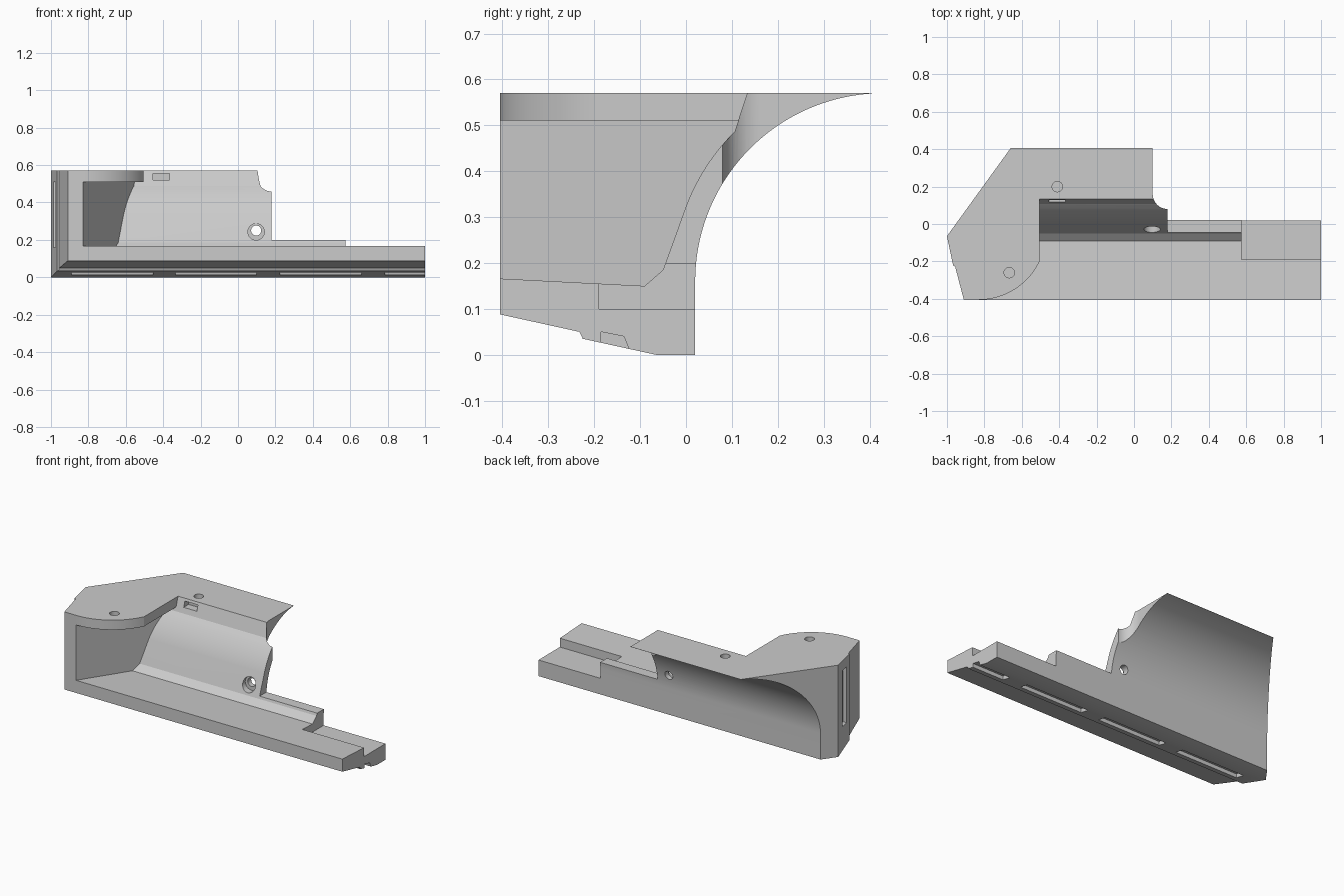
import bpy, bmesh, math
from mathutils import Vector

if "Cube" in bpy.data.objects:
    bpy.data.objects.remove(bpy.data.objects["Cube"], do_unlink=True)

grey = bpy.data.materials.new("plain grey")
grey.use_nodes = True
colour = (0.6, 0.6, 0.6, 1)
grey.diffuse_color = colour
grey.node_tree.nodes["Principled BSDF"].inputs["Base Color"].default_value = colour


def prism(name, points, axis, lo, hi):
    """Extrude a 2D outline along an axis from lo to hi."""
    place = {"x": lambda a, b, t: (t, a, b),
             "y": lambda a, b, t: (a, t, b),
             "z": lambda a, b, t: (a, b, t)}[axis]
    bm = bmesh.new()
    base = bm.faces.new([bm.verts.new(place(a, b, lo)) for a, b in points])
    ext = bmesh.ops.extrude_face_region(bm, geom=[base])
    moved = [v for v in ext["geom"] if isinstance(v, bmesh.types.BMVert)]
    bmesh.ops.translate(bm, verts=moved, vec=Vector(place(0, 0, hi - lo)))
    bmesh.ops.recalc_face_normals(bm, faces=bm.faces)
    mesh = bpy.data.meshes.new(name)
    bm.to_mesh(mesh)
    bm.free()
    mesh.materials.append(grey)
    obj = bpy.data.objects.new(name, mesh)
    bpy.context.collection.objects.link(obj)
    return obj


def arc(cx, cy, r, start, end, n):
    """Points on a circle between two angles in degrees."""
    angles = [math.radians(start + (end - start) * i / n) for i in range(n + 1)]
    return [(cx + r * math.cos(a), cy + r * math.sin(a)) for a in angles]


def box(x0, x1, y0, y1, z0, z1):
    return prism("cutter", [(x0, y0), (x1, y0), (x1, y1), (x0, y1)], "z", z0, z1)


def combine(target, tool, operation="DIFFERENCE"):
    """Apply a boolean and discard the helper."""
    tool.hide_render = True
    mod = target.modifiers.new("cut", "BOOLEAN")
    mod.operation, mod.solver, mod.object = operation, "EXACT", tool
    bpy.ops.object.select_all(action="DESELECT")
    bpy.context.view_layer.objects.active = target
    target.select_set(True)
    bpy.ops.object.modifier_apply(modifier=mod.name)
    bpy.data.objects.remove(tool, do_unlink=True)
    return target


# Body: side section with a concave back, trimmed to the plan outline
section = [(0.02, 0), (-0.065, 0), (-0.225, 0.035), (-0.232, 0.05), (-0.405, 0.088),
           (-0.405, 0.57)] + arc(0.43, 0.16, 0.41, 90, 180, 48)
body = prism("bracket_body", section, "x", -1.2, 1.3)
plan = [(1, -0.5), (1, 0.405), (-0.66, 0.405), (-1, -0.065),
        (-0.967, -0.222), (-0.956, -0.229), (-0.91, -0.405), (-0.886, -0.5)]
combine(body, prism("plan", plan, "z", -0.5, 1), "INTERSECT")

# Interior hollow with a slanted end wall, leaving a roof above
low = math.degrees(math.asin(0.166 / 0.46))
high = math.degrees(math.asin(0.327 / 0.46))
hollow = [(-0.6, 0.176), (-0.09, 0.15), (-0.05, 0.185)] \
    + arc(0.43, 0.16, 0.46, 180 - low, 180 - high, 24) + [(0.114, 0.51), (-0.6, 0.51)]
hollow = prism("hollow", hollow, "x", -1.2, 1.6)
wall_plan = [(-0.934, -0.6), (1.5, -0.6), (1.5, 0.3), (-0.454, 0.3)]
combine(hollow, prism("wall_plan", wall_plan, "z", 0, 0.8), "INTERSECT")
combine(body, hollow)

# Roof opening with a rounded front corner
opening = [(-0.6, 0.42), (0.045, 0.42), (0.106, 0.487), (0.143, 0.6), (-0.6, 0.6)]
opening = prism("opening", opening, "x", -1.2, 1.6)
roof_plan = arc(-0.83, -0.045, 0.36, -90, -25.5, 24) + [(-0.505, 0.3), (1.5, 0.3),
                                                         (1.5, -0.55), (-0.83, -0.55)]
combine(opening, prism("roof_plan", roof_plan, "z", 0, 0.8), "INTERSECT")
combine(body, opening)

# Stepped right end and the scooped corner
combine(body, box(0.18, 1.4, -0.6, 0.7, 0.2, 0.9))
combine(body, box(0.575, 1.4, -0.19, 0.7, 0.1, 0.9))
scoop = [(0.1, 0.7)] + arc(0.18, 0.16, 0.08, 180, 270, 16) + [(0.3, 0.08), (0.3, 0.7)]
combine(body, prism("scoop", scoop, "z", 0.21, 0.9))

# Slots along the underside and the left-hand outer face
slot = [(-0.185, -0.05), (-0.185, 0.05), (-0.135, 0.04), (-0.125, 0.014), (-0.125, -0.05)]
for start in (-0.89, -0.335, 0.225, 0.785):
    combine(body, prism("slot", slot, "x", start, start + 0.435))
combine(body, prism("end_slot", [(d - 1, y) for y, d in slot], "z", 0.16, 0.51))

# Countersunk screw hole, blind roof holes and small wall pocket
combine(body, prism("screw_hole", arc(0.097, 0.25, 0.027, 0, 345, 23), "y", -0.3, 0.3))
combine(body, prism("screw_head", arc(0.097, 0.243, 0.044, 0, 345, 23), "y", -0.3, -0.005))
for x, y in ((-0.41, 0.2), (-0.667, -0.26)):
    combine(body, prism("roof_hole", arc(x, y, 0.028, 0, 345, 23), "z", 0.54, 0.7))
combine(body, box(-0.455, -0.365, 0.05, 0.165, 0.52, 0.555))

body.select_set(True)
bpy.context.view_layer.objects.active = body
bpy.ops.object.shade_smooth_by_angle(angle=math.radians(25))
